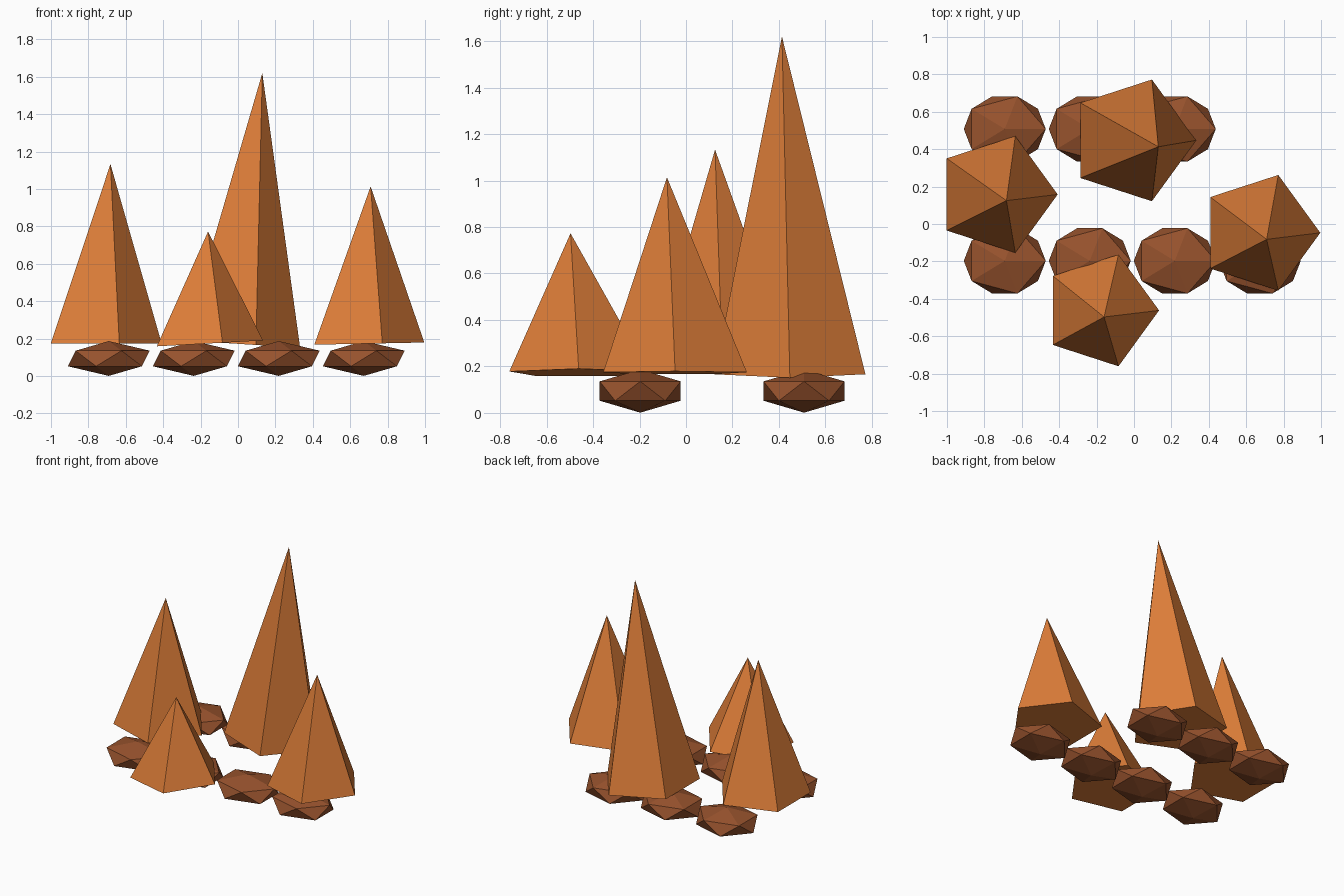
import bpy, bmesh
from math import cos, sin, tau
from mathutils import Matrix

if "Cube" in bpy.data.objects:
    bpy.data.objects.remove(bpy.data.objects["Cube"])


def material(name, color):
    m = bpy.data.materials.new(name)
    m.diffuse_color = color
    m.use_nodes = True
    m.node_tree.nodes["Principled BSDF"].inputs["Base Color"].default_value = m.diffuse_color
    return m


def make_object(name, bm, mat):
    bmesh.ops.recalc_face_normals(bm, faces=bm.faces)
    me = bpy.data.meshes.new(name)
    bm.to_mesh(me)
    bm.free()
    me.materials.append(mat)
    ob = bpy.data.objects.new(name, me)
    bpy.context.collection.objects.link(ob)
    return ob


orange = material("orange", (0.72, 0.205, 0.04, 1))
brown = material("brown", (0.31, 0.085, 0.026, 1))


# Leaning five-sided spike with a slightly tilted base
def spike(name, center, radius, slope, apex):
    bm = bmesh.new()
    ring = []
    for i in range(5):
        dx, dy = radius * cos(i * tau / 5), radius * sin(i * tau / 5)
        ring.append(bm.verts.new((center[0] + dx, center[1] + dy, 0.173 + slope * dx)))
    tip = bm.verts.new(apex)
    bm.faces.new(ring[::-1])
    for i in range(5):
        bm.faces.new((ring[i], ring[(i + 1) % 5], tip))
    make_object(name, bm, orange)


spike("left_spike", (-0.736, 0.158), 0.328, 0.0, (-0.682, 0.125, 1.133))
spike("tall_spike", (-0.010, 0.447), 0.342, -0.064, (0.130, 0.413, 1.62))
spike("right_spike", (0.671, -0.047), 0.325, 0.02, (0.709, -0.082, 1.014))
spike("small_spike", (-0.180, -0.462), 0.314, 0.055, (-0.160, -0.497, 0.773))


# Flattened stones in two rows
def stone(name, x, y):
    bm = bmesh.new()
    bmesh.ops.create_icosphere(bm, subdivisions=1, radius=1)
    bm.transform(Matrix.Translation((x, y, 0.094)) @ Matrix.Diagonal((0.245, 0.205, 0.093, 1)))
    make_object(name, bm, brown)


for row, y, count in (("front", -0.197, 4), ("back", 0.508, 3)):
    for i in range(count):
        stone(f"{row}_stone_{i + 1}", -0.691 + 0.4545 * i, y)
